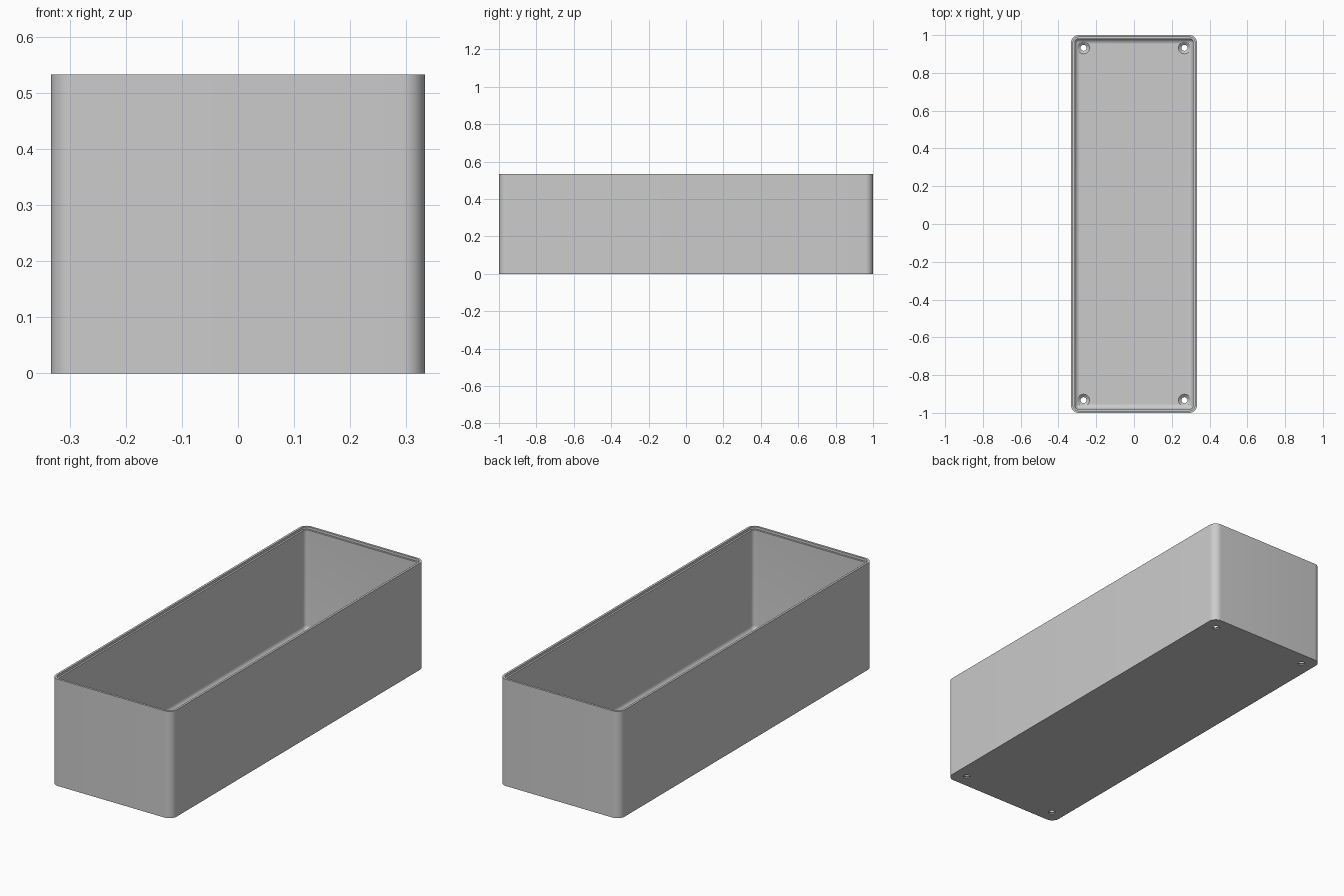
import bpy, bmesh
from math import sin, cos, pi, radians

cube = bpy.data.objects.get("Cube")
if cube:
    bpy.data.objects.remove(cube, do_unlink=True)

HALF_X, HALF_Y, HEIGHT = 0.3333, 1.0, 0.5333
CORNER, WALL, FLOOR, FILLET = 0.04, 0.02, 0.02, 0.026
HOLE_X, HOLE_Y = 0.267, 0.933

grey = bpy.data.materials.new("plain grey")
grey.use_nodes = True
grey.diffuse_color = (0.6, 0.6, 0.6, 1)
grey.node_tree.nodes["Principled BSDF"].inputs["Base Color"].default_value = (0.6, 0.6, 0.6, 1)


def rounded_rect(inset, z, steps=10):
    """Rounded rectangle, shrunk by inset from the outer wall."""
    r = max(CORNER - inset, 0.006)
    cx, cy = HALF_X - inset - r, HALF_Y - inset - r
    points = []
    for q, (sx, sy) in enumerate([(1, 1), (-1, 1), (-1, -1), (1, -1)]):
        for i in range(steps + 1):
            a = (q + i / steps) * pi / 2
            points.append((sx * cx + r * cos(a), sy * cy + r * sin(a), z))
    return points


def circle(x, y, r, z, n=32):
    return [(x + r * cos(2 * pi * i / n), y + r * sin(2 * pi * i / n), z) for i in range(n)]


def loft(bm, rings):
    """Join a stack of rings with quads and cap both ends."""
    rows = [[bm.verts.new(p) for p in ring] for ring in rings]
    for low, high in zip(rows, rows[1:]):
        n = len(low)
        for i in range(n):
            j = (i + 1) % n
            bm.faces.new((low[i], low[j], high[j], high[i]))
    bm.faces.new(rows[0][::-1])
    bm.faces.new(rows[-1])


def make_object(name, bm):
    bmesh.ops.recalc_face_normals(bm, faces=bm.faces)
    mesh = bpy.data.meshes.new(name)
    bm.to_mesh(mesh)
    bm.free()
    mesh.materials.append(grey)
    obj = bpy.data.objects.new(name, mesh)
    bpy.context.collection.objects.link(obj)
    return obj


# Open box: outer wall, stepped rim, inner wall, filleted floor
profile = [(0, 0), (0, HEIGHT), (0.011, HEIGHT), (0.011, HEIGHT - 0.012),
           (WALL, HEIGHT - 0.012)]
for i in range(9):
    a = i / 8 * pi / 2
    profile.append((WALL + FILLET * (1 - cos(a)), FLOOR + FILLET * (1 - sin(a))))
bm = bmesh.new()
loft(bm, [rounded_rect(inset, z) for inset, z in profile])
box = make_object("open_box", bm)

# Countersunk screw holes in the four floor corners
bm = bmesh.new()
for sx in (-1, 1):
    for sy in (-1, 1):
        sink = [(0.016, -0.02), (0.016, 0.006), (0.033, FLOOR + 0.001), (0.033, 0.06)]
        loft(bm, [circle(sx * HOLE_X, sy * HOLE_Y, r, z) for r, z in sink])
cutter = make_object("screw_hole_cutter", bm)
cutter.hide_render = True

cut = box.modifiers.new("screw_holes", "BOOLEAN")
cut.operation = "DIFFERENCE"
cut.solver = "EXACT"
cut.object = cutter
bpy.ops.object.select_all(action="DESELECT")
bpy.context.view_layer.objects.active = box
box.select_set(True)
bpy.ops.object.modifier_apply(modifier=cut.name)
bpy.data.objects.remove(cutter, do_unlink=True)
bpy.ops.object.shade_smooth_by_angle(angle=radians(30))
